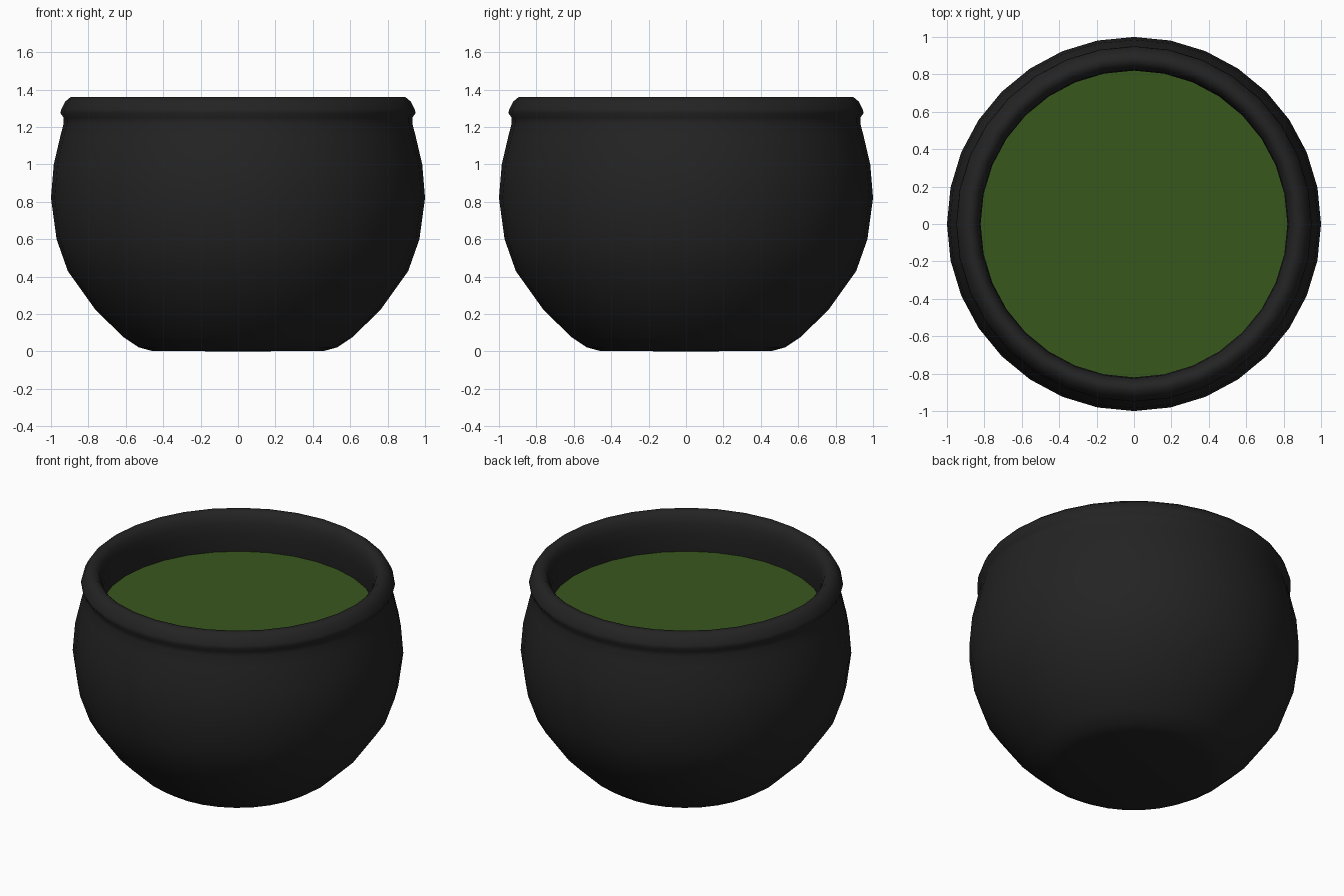
import bpy, bmesh, math

if "Cube" in bpy.data.objects:
    bpy.data.objects.remove(bpy.data.objects["Cube"])

SEG = 32


def material(name, color):
    m = bpy.data.materials.new(name)
    m.diffuse_color = (*color, 1)
    m.use_nodes = True
    m.node_tree.nodes["Principled BSDF"].inputs["Base Color"].default_value = m.diffuse_color
    return m


def lathe(name, profile, mat):
    """Revolve (radius, height) points about z; radius 0 closes on the axis."""
    bm = bmesh.new()
    rings = []
    for r, z in profile:
        if r == 0:
            rings.append([bm.verts.new((0, 0, z))] * SEG)
        else:
            rings.append([bm.verts.new((r * math.cos(2 * math.pi * i / SEG),
                                        r * math.sin(2 * math.pi * i / SEG), z))
                          for i in range(SEG)])
    for a, b in zip(rings, rings[1:]):
        for i in range(SEG):
            j = (i + 1) % SEG
            bm.faces.new(list(dict.fromkeys((a[i], a[j], b[j], b[i]))))
    me = bpy.data.meshes.new(name)
    bm.to_mesh(me)
    bm.free()
    me.materials.append(mat)
    ob = bpy.data.objects.new(name, me)
    bpy.context.collection.objects.link(ob)
    bpy.context.view_layer.objects.active = ob
    bpy.ops.object.select_all(action='DESELECT')
    ob.select_set(True)
    bpy.ops.object.shade_smooth_by_angle(angle=math.radians(60))
    return ob


iron = material("black_iron", (0.017, 0.017, 0.017))
green = material("green_brew", (0.04, 0.095, 0.012))

# Pot: flat base, round belly, rolled rim, then the inner wall and floor
lathe("cauldron_pot", [
    (0, 0), (0.46, 0.003), (0.53, 0.022), (0.61, 0.075), (0.76, 0.22),
    (0.91, 0.43), (0.97, 0.60), (1.0, 0.82), (0.985, 1.0), (0.95, 1.15),
    (0.932, 1.22), (0.932, 1.25), (0.95, 1.275), (0.945, 1.295),
    (0.925, 1.335), (0.895, 1.36), (0.865, 1.36), (0.84, 1.335),
    (0.825, 1.29), (0.82, 1.22), (0.83, 1.1), (0.86, 0.82), (0.80, 0.50),
    (0.66, 0.28), (0.45, 0.12), (0, 0.10)], iron)

# Liquid surface just below the rim
lathe("brew_surface", [(0.83, 1.1), (0, 1.1)], green)
